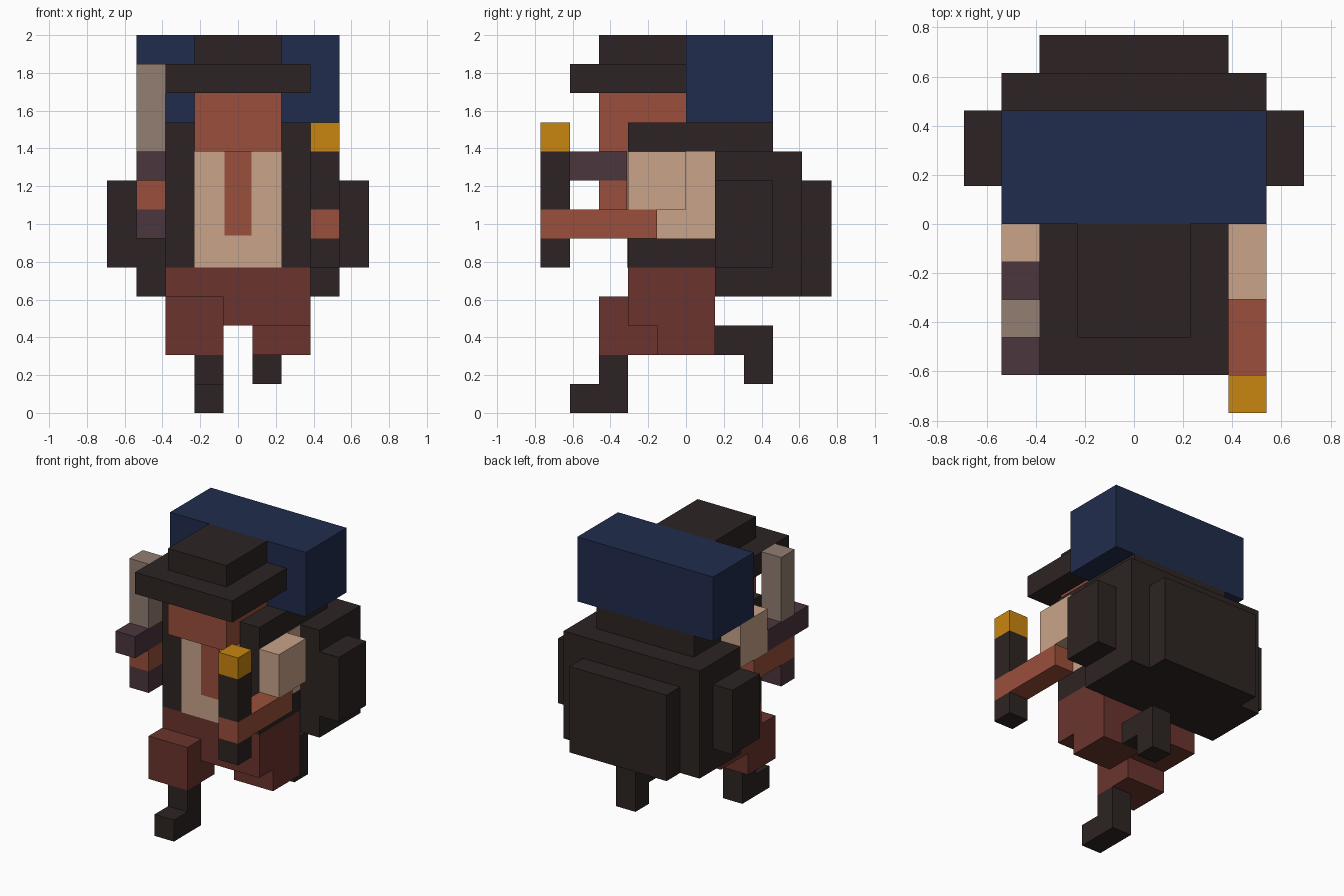
import bpy, bmesh

if "Cube" in bpy.data.objects:
    bpy.data.objects.remove(bpy.data.objects["Cube"])

U = 2 / 13  # one voxel


def material(name, rgb):
    m = bpy.data.materials.new(name)
    lin = [((c / 255 + 0.055) / 1.055) ** 2.4 if c > 10 else c / 255 / 12.92 for c in rgb]
    m.diffuse_color = (*lin, 1)
    m.use_nodes = True
    m.node_tree.nodes["Principled BSDF"].inputs["Base Color"].default_value = m.diffuse_color
    return m


DARK = material("dark leather", (45, 36, 35))
BLUE = material("blue cloth", (32, 44, 77))
SKIN = material("skin", (155, 79, 59))
CREAM = material("cream shirt", (201, 164, 138))
PANTS = material("red brown trousers", (107, 52, 46))
GOLD = material("gold flame", (201, 134, 16))
STEEL = material("grey blade", (146, 126, 114))
HILT = material("purple hilt", (75, 54, 60))


def part(name, mat, *boxes):
    """One object from boxes given as (x0, x1, y0, y1, z0, z1) in voxels."""
    bm = bmesh.new()
    for x0, x1, y0, y1, z0, z1 in boxes:
        for v in bmesh.ops.create_cube(bm, size=1)["verts"]:
            v.co = (U * (x1 if v.co.x > 0 else x0),
                    U * (y1 if v.co.y > 0 else y0),
                    U * (z1 if v.co.z > 0 else z0))
    me = bpy.data.meshes.new(name)
    bm.to_mesh(me)
    bm.free()
    me.materials.append(mat)
    ob = bpy.data.objects.new(name, me)
    bpy.context.collection.objects.link(ob)
    return ob


# Head and hat
part("head", SKIN, (-1.5, 1.5, -3, 0, 9, 11))
part("hat_brim", DARK, (-2.5, 2.5, -4, 0, 11, 12))
part("hat_crown", DARK, (-1.5, 1.5, -3, 0, 12, 13))

# Torso with vest, shirt front, open collar and armholes
T = 0.025
part("vest", DARK, (-2.5, 2.5, -2, 1, 5, 10))
part("shirt_front", CREAM, (-1.5, 1.5, -2 - T, -2, 5, 9))
part("open_collar", SKIN, (-0.46, 0.46, -2 - 2 * T, -2 - T, 6.1, 9))
part("armholes", CREAM, (2.5, 2.5 + T, -1, 1, 6, 9), (-2.5 - T, -2.5, -1, 1, 6, 9))

# Backpack with pockets and bedroll
part("backpack", DARK, (-3.5, 3.5, 1, 4, 4, 9))
part("backpack_top", DARK, (-2.5, 2.5, 1, 3, 9, 10))
part("back_pocket", DARK, (-2.5, 2.5, 4, 5, 4, 8))
for side, x in (("left", -4.5), ("right", 3.5)):
    part(side + "_pocket", DARK, (x, x + 1, 1, 3, 5, 8))
part("bedroll", BLUE, (-3.5, 3.5, 0, 3, 10, 13))

# Arm at -x holding a knife
part("knife_sleeve", CREAM, (-3.5, -2.5, -1, 1, 8, 10))
part("knife_forearm", SKIN, (-3.5, -2.5, -3, 0, 7, 8))
part("knife_hilt", HILT, (-3.5, -2.5, -4, -1, 8, 9), (-3.5, -2.5, -3, -2, 6, 7))
part("knife_blade", STEEL, (-3.5, -2.5, -3, -2, 9, 12))

# Arm at +x holding a torch
part("torch_sleeve", CREAM, (2.5, 3.5, -2, 0, 7, 9))
part("torch_forearm", SKIN, (2.5, 3.5, -5, -1, 6, 7))
part("torch_handle", DARK, (2.5, 3.5, -5, -4, 5, 6), (2.5, 3.5, -5, -4, 7, 9))
part("torch_flame", GOLD, (2.5, 3.5, -5, -4, 9, 10))

# Hips and striding legs
part("hips", PANTS, (-2.5, 2.5, -2, 1, 3, 5))
part("front_thigh", PANTS, (-2.5, -0.5, -3, -1, 2, 4))
part("back_thigh", PANTS, (0.5, 2.5, -1, 1, 2, 3))
part("front_boot", DARK, (-1.5, -0.5, -3, -2, 1, 2), (-1.5, -0.5, -4, -2, 0, 1))
part("back_boot", DARK, (0.5, 1.5, 1, 3, 2, 3), (0.5, 1.5, 2, 3, 1, 2))
